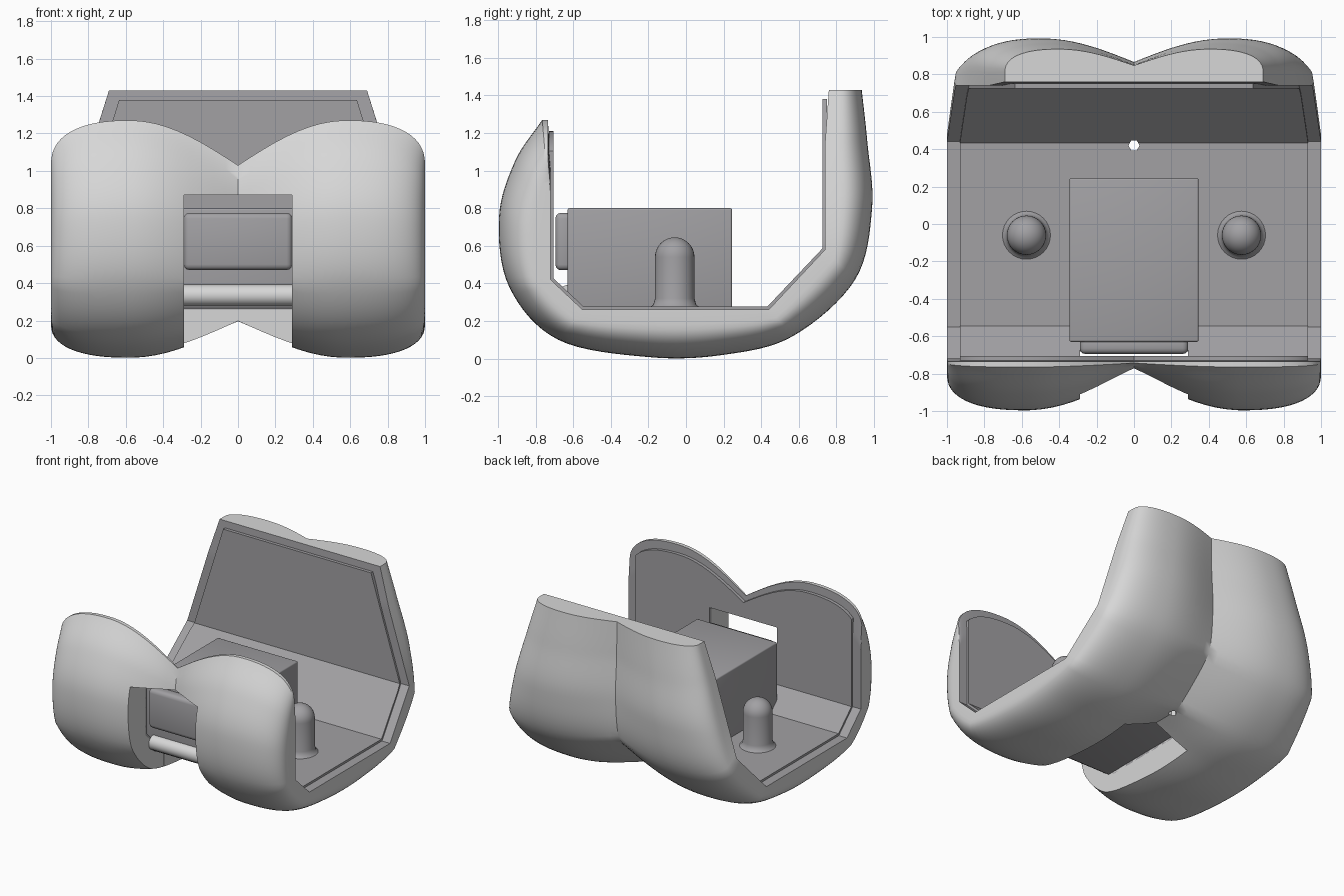
import bpy, bmesh, math
from mathutils import Vector

if "Cube" in bpy.data.objects:
    bpy.data.objects.remove(bpy.data.objects["Cube"])


def material(name, rgb):
    m = bpy.data.materials.new(name)
    m.diffuse_color = (*rgb, 1)
    m.use_nodes = True
    m.node_tree.nodes["Principled BSDF"].inputs["Base Color"].default_value = m.diffuse_color
    return m


LIGHT = material("light grey", (0.68, 0.68, 0.68))
DARK = material("mid grey", (0.36, 0.355, 0.37))

# Side profile (y, z): inner straight-sided path and paired smooth outer path
INNER = [(-.735, 1.27), (-.72, 1.05), (-.72, .75), (-.72, .42), (-.55, .26), (-.2, .26),
         (.15, .26), (.44, .26), (.74, .58), (.74, .85), (.74, 1.15), (.76, 1.43)]
OUTER = [(-.765, 1.27), (-.91, 1.05), (-.995, .75), (-.94, .38), (-.68, .10), (-.2, .008),
         (.2, .02), (.57, .12), (.90, .42), (.99, .8), (.965, 1.15), (.935, 1.43)]
# Raised lining that sits just inside the shell
LINING = [(-.705, 1.21), (-.705, 1.05), (-.705, .75), (-.705, .427), (-.545, .277), (-.2, .277),
          (.15, .277), (.433, .277), (.725, .585), (.725, .85), (.725, 1.15), (.725, 1.38)]
SUB, NX = 8, 24


def sample(pts, smooth):
    P = [Vector(p) for p in pts]
    out = []
    for i in range(len(P) - 1):
        a, b = P[i], P[i + 1]
        p0 = P[i - 1] if i else 2 * a - b
        p3 = P[i + 2] if i + 2 < len(P) else 2 * b - a
        for k in range(SUB):
            t = k / SUB
            if smooth:
                out.append(0.5 * (2 * a + (b - p0) * t + (2 * p0 - 5 * a + 4 * b - p3) * t * t
                                  + (3 * a - p0 - 3 * b + p3) * t ** 3))
            else:
                out.append(a.lerp(b, t))
    return out + [P[-1]]


def lobe(s):
    """Two-lobed bulge: 0 at the centre crease and outer edges, 1 at the lobe tops."""
    s = abs(s)
    if s < .58:
        return math.sin(math.pi / 2 * s / .58)
    q = min(1, (s - .58) / .42)
    return max(0, 1 - q ** 2.4) ** (1 / 2.4)


def half_width(p):
    if p.y > .58 and p.x > .5:
        return .955 + (.69 - .955) * (p.y - .58) / .85
    if p.x > .44:
        return 1 - .045 * min(1, (p.x - .44) / .3)
    return 1.0


def loft(name, inner, outer, bulge, width, mats):
    cols = [math.sin(math.pi / 2 * k / NX) for k in range(-NX, NX + 1)]
    bm = bmesh.new()
    gi, go = [], []
    for a, b in zip(inner, outer):
        ri, ro = [], []
        for s in cols:
            h = lobe(s * width)
            f = 1.0
            if bulge:
                low = .3 if abs(s) > .58 else .27 + .23 * min(1, max(0, (a.x - .2) / .54))
                f = low + (1 - low) * h
            for p, row in ((a, ri), (a.lerp(b, f), ro)):
                z = p.y
                if p.x < 0 and z > .42:      # scalloped top of the front wall
                    z = .42 + (z - .42) * (.61 + .24 * h) / .85
                inset = 0 if bulge else .07
                row.append(bm.verts.new((s * (half_width(a) - inset), p.x, z)))
        gi.append(ri)
        go.append(ro)
    n, m = len(gi), len(cols)
    for i in range(n - 1):
        for j in range(m - 1):
            q = bm.faces.new((gi[i][j], gi[i][j + 1], gi[i + 1][j + 1], gi[i + 1][j]))
            q.material_index = len(mats) - 1
            bm.faces.new((go[i][j], go[i + 1][j], go[i + 1][j + 1], go[i][j + 1]))
        for j in (0, m - 1):
            bm.faces.new((gi[i][j], go[i][j], go[i + 1][j], gi[i + 1][j]))
    for i in (0, n - 1):
        for j in range(m - 1):
            bm.faces.new((gi[i][j], gi[i][j + 1], go[i][j + 1], go[i][j]))
    bmesh.ops.recalc_face_normals(bm, faces=bm.faces[:])
    return finish(name, bm, mats)


def finish(name, bm, mats):
    me = bpy.data.meshes.new(name)
    bm.to_mesh(me)
    bm.free()
    ob = bpy.data.objects.new(name, me)
    bpy.context.collection.objects.link(ob)
    for mt in mats:
        me.materials.append(mt)
    return ob


def box(name, lo, hi, mats, bevel=0):
    bm = bmesh.new()
    bmesh.ops.create_cube(bm, size=1)
    for v in bm.verts:
        v.co = [lo[i] + (v.co[i] + .5) * (hi[i] - lo[i]) for i in range(3)]
    if bevel:
        bmesh.ops.bevel(bm, geom=bm.edges[:], offset=bevel, segments=3, profile=.5, affect='EDGES')
    return finish(name, bm, mats)


def lathe(name, prof, loc, mats, axis='Z', steps=32):
    bm = bmesh.new()
    vs = [bm.verts.new((r, 0, z)) for r, z in prof]
    es = [bm.edges.new(e) for e in zip(vs, vs[1:])]
    bmesh.ops.spin(bm, geom=vs + es, cent=(0, 0, 0), axis=(0, 0, 1), angle=2 * math.pi, steps=steps)
    bmesh.ops.remove_doubles(bm, verts=bm.verts[:], dist=1e-4)
    bmesh.ops.recalc_face_normals(bm, faces=bm.faces[:])
    ob = finish(name, bm, mats)
    ob.location = loc
    if axis == 'X':
        ob.rotation_euler = (0, math.pi / 2, 0)
    return ob


def smooth(ob, deg=35):
    bpy.ops.object.select_all(action='DESELECT')
    bpy.context.view_layer.objects.active = ob
    ob.select_set(True)
    for md in list(ob.modifiers):
        bpy.ops.object.modifier_apply(modifier=md.name)
    bpy.ops.object.shade_smooth_by_angle(angle=math.radians(deg))


# Shell and lining
inner = sample(INNER, False)
shell = loft("shell", inner, sample(OUTER, True), True, 1, [LIGHT, DARK])
top = sample(LINING, False)
back = [Vector((p.x + (-.025 if p.x < -.5 else .025 if p.x > .43 else 0),
                p.y - (.03 if p.y < .6 else 0))) for p in top]
lining = loft("lining", top, back, False, .96, [DARK])

# Front window, underside slot and small drain hole
cutters = [box("window_cutter", (-.29, -1.3, -.2), (.29, -.5, .87), []),
           box("slot_cutter", (-.288, -.6, -.21), (.288, .24, .5), []),
           lathe("hole_cutter", [(0, -.2), (.03, -.2), (.03, .5), (0, .5)], (0, .42, 0), [], steps=6)]
bpy.context.view_layer.update()
for part in (shell, lining):
    for c in cutters:
        md = part.modifiers.new("cut", 'BOOLEAN')
        md.operation, md.solver, md.object = 'DIFFERENCE', 'EXACT', c
    smooth(part)
for c in cutters:
    bpy.data.objects.remove(c)

# Central block, front pad and cross bar
smooth(box("centre_block", (-.345, -.63, .265), (.345, .245, .80), [DARK], .01))
smooth(box("front_pad", (-.29, -.695, .47), (.29, -.60, .775), [DARK], .03))
smooth(lathe("cross_bar", [(0, -.29), (.057, -.29), (.057, .29), (0, .29)],
             (0, -.625, .335), [LIGHT], 'X'))

# Round-topped pegs with a flared foot
R = .105
peg = [(R + .035, .27), (R + .01, .285), (R, .32)]
peg += [(R * math.cos(a * math.pi / 20), .54 + R * math.sin(a * math.pi / 20)) for a in range(10)]
peg.append((0, .54 + R))
for side, x in (("left", -.575), ("right", .575)):
    smooth(lathe(side + "_peg", peg, (x, -.06, 0), [DARK]), 50)
